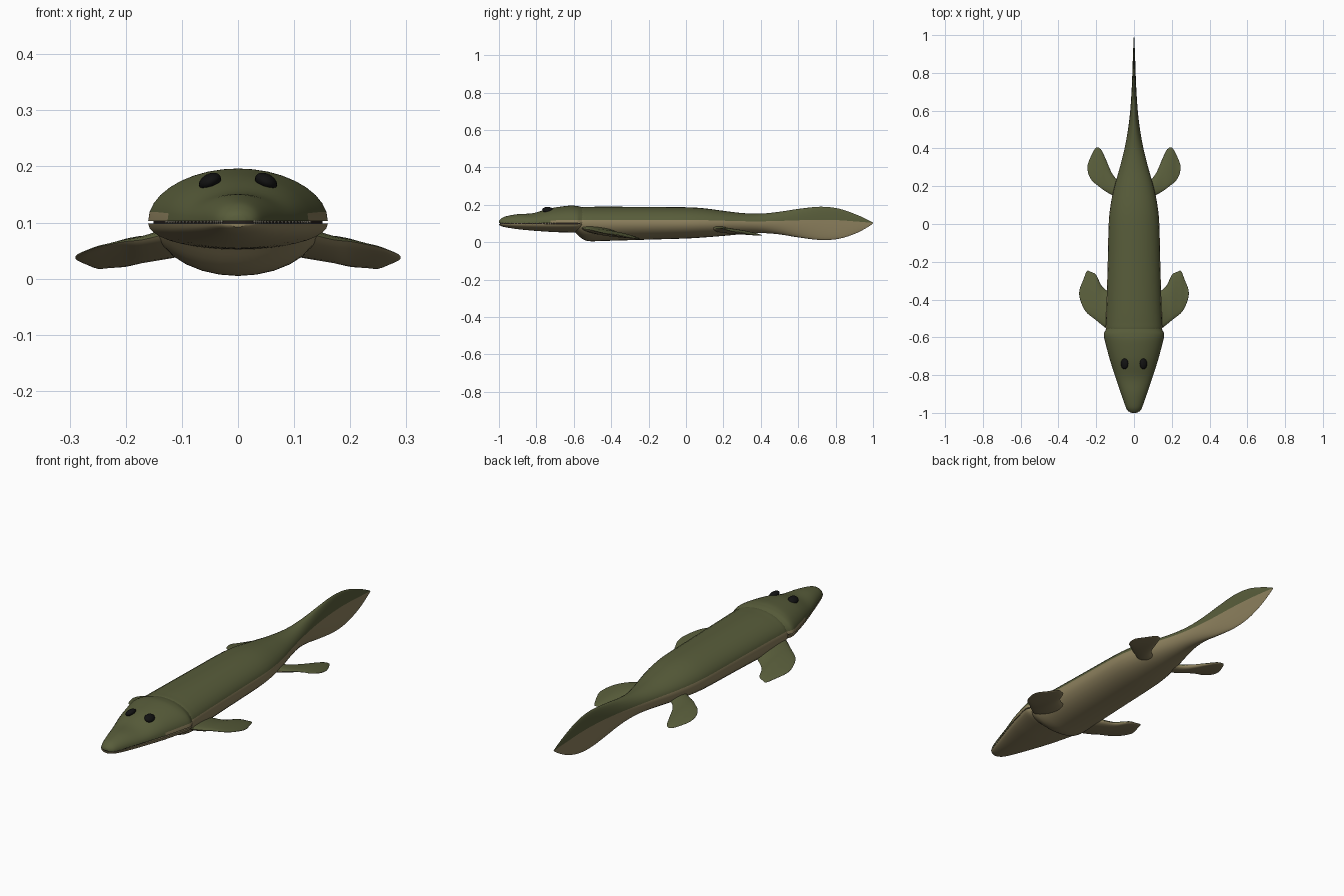
import bpy
import bmesh
from math import sin, cos, pi, radians
from mathutils import Matrix, Vector

cube = bpy.data.objects.get("Cube")
if cube:
    bpy.data.objects.remove(cube, do_unlink=True)


def material(name, rgb):
    mat = bpy.data.materials.new(name)
    mat.use_nodes = True
    mat.diffuse_color = (*rgb, 1)
    mat.node_tree.nodes["Principled BSDF"].inputs["Base Color"].default_value = (*rgb, 1)
    return mat


GREEN = material("olive_green", (0.098, 0.109, 0.043))
TAN = material("belly_tan", (0.26, 0.212, 0.108))
BLACK = material("eye_black", (0.006, 0.006, 0.006))
DARK = material("mouth_dark", (0.02, 0.015, 0.012))
IVORY = material("tooth_ivory", (0.5, 0.46, 0.36))


def smooth_stations(stations, steps=4):
    """Catmull-Rom interpolation of tuples."""
    rows = [Vector(s) for s in stations]
    out = []
    for i in range(len(rows) - 1):
        a, b = rows[max(i - 1, 0)], rows[i]
        c, d = rows[i + 1], rows[min(i + 2, len(rows) - 1)]
        for s in range(steps):
            t = s / steps
            out.append(0.5 * (2 * b + (c - a) * t + (2 * a - 5 * b + 4 * c - d) * t * t
                              + (3 * b - a - 3 * c + d) * t ** 3))
    return out + [rows[-1]]


def finish(name, bm, mats, rule=None, angle=40):
    bmesh.ops.recalc_face_normals(bm, faces=bm.faces)
    bm.normal_update()
    for i, face in enumerate(bm.faces):
        face.smooth = True
        if rule:
            face.material_index = rule(i, face)
    mesh = bpy.data.meshes.new(name)
    bm.to_mesh(mesh)
    bm.free()
    for mat in mats:
        mesh.materials.append(mat)
    mesh.set_sharp_from_angle(angle=radians(angle))
    obj = bpy.data.objects.new(name, mesh)
    bpy.context.collection.objects.link(obj)
    return obj


def loft(name, rings, mats, rule=None, angle=40):
    """Skin closed rings of equal length and cap both ends."""
    bm = bmesh.new()
    loops = [[bm.verts.new(p) for p in ring] for ring in rings]
    n = len(loops[0])
    for a, b in zip(loops, loops[1:]):
        for k in range(n):
            bm.faces.new((a[k], a[(k + 1) % n], b[(k + 1) % n], b[k]))
    bm.faces.new(loops[0])
    bm.faces.new(loops[-1])
    return finish(name, bm, mats, rule, angle)


def arc(y, half, mid, height, start, end, count):
    """Elliptical arc across the body at one y."""
    angles = [start + (end - start) * k / count for k in range(count + 1)]
    return [(half * cos(a), y, mid + height * sin(a)) for a in angles]


# Body and tail: y, half width, top, bottom
body = smooth_stations([
    (-.6, .13, .17, .06), (-.56, .148, .187, .022), (-.52, .149, .189, .006),
    (-.44, .146, .19, .007), (-.2, .139, .189, .014), (0, .134, .187, .02),
    (.1, .124, .181, .026), (.2, .103, .168, .034), (.3, .075, .156, .043),
    (.4, .05, .153, .049), (.5, .032, .163, .042), (.6, .02, .178, .026),
    (.72, .012, .19, .012), (.82, .008, .179, .019), (.91, .005, .148, .048),
    (.97, .002, .121, .08), (1, .001, .105, .1)])
SIDES = 28
rings = []
for y, half, top, bottom in body:
    mid = .1 if y < .9 else .1 + (y - .9) * .025
    upper = arc(y, half, mid, top - mid, 0, pi, SIDES // 2)
    lower = arc(y, half, mid, mid - bottom, pi, 2 * pi, SIDES // 2)
    rings.append(upper[:-1] + lower[:-1])
loft("body_and_tail", rings, [GREEN, TAN],
     lambda i, f: 0 if 1 <= i % SIDES <= SIDES // 2 - 2 else 1, 60)

# Head: y, half width, top, bottom
head = smooth_stations([
    (-1, .012, .114, .092), (-.99, .03, .125, .087), (-.965, .045, .138, .08),
    (-.9, .068, .15, .07), (-.82, .095, .155, .062), (-.75, .118, .175, .057),
    (-.7, .133, .186, .054), (-.62, .154, .196, .052), (-.585, .16, .194, .052),
    (-.565, .152, .19, .055), (-.54, .14, .183, .065)])
ARC = 18
LIP_UP, LIP_LOW = .103, .098


def skull_rule(i, face):
    k = i % (ARC + 1)
    back_lip = k in (0, ARC - 1) and face.calc_center_median().y > -.72
    return 1 if back_lip or k == ARC else 0


loft("skull", [arc(y, w, LIP_UP, t - LIP_UP, 0, pi, ARC) for y, w, t, b in head],
     [GREEN, TAN], skull_rule)
loft("lower_jaw", [arc(y, w, LIP_LOW, LIP_LOW - b, pi, 2 * pi, ARC) for y, w, t, b in head],
     [TAN])

# Dark mouth lining between the lips
loft("mouth_lining", [[(s * w * .94, y + .005, z) for s, z in
                       ((-1, .096), (1, .096), (1, .105), (-1, .105))]
                      for y, w, t, b in head], [DARK])

# Teeth along the upper lip
bm = bmesh.new()
for y, w, t, b in head[4:25]:
    for side in (-1, 1):
        place = Matrix.Translation((side * w * .965, y, .1005)) @ Matrix.Rotation(pi, 4, "X")
        bmesh.ops.create_cone(bm, segments=6, radius1=.003, radius2=.0005,
                              depth=.006, matrix=place)
finish("teeth", bm, [IVORY])

# Eyes
for label, side in (("left", 1), ("right", -1)):
    bm = bmesh.new()
    place = (Matrix.Translation((side * .05, -.74, .173))
             @ Matrix.Rotation(side * radians(28), 4, "Y")
             @ Matrix.Diagonal((.021, .029, .014, 1)))
    bmesh.ops.create_uvsphere(bm, u_segments=20, v_segments=12, radius=1, matrix=place)
    finish(label + "_eye", bm, [BLACK])


# Paddle fins: x, leading y, trailing y, centre z, half thickness
def fin(name, side, stations):
    rings = []
    for x, front, back, z, thick in smooth_stations(stations, 3):
        centre, chord = (front + back) / 2, back - front
        turns = [2 * pi * k / 20 for k in range(20)]
        rings.append([(side * x, centre + chord / 2 * cos(a),
                       z - .085 * chord * cos(a) + thick * sin(a)) for a in turns])
    loft(name, rings, [GREEN, TAN], lambda i, f: 0 if f.normal.z > .3 else 1, 60)


front_fin = [(.08, -.57, -.4, .072, .024), (.12, -.57, -.37, .064, .022),
             (.17, -.535, -.33, .052, .017), (.2, -.51, -.27, .046, .014),
             (.23, -.487, -.253, .041, .01), (.25, -.47, -.25, .038, .008),
             (.27, -.44, -.3, .038, .005), (.285, -.4, -.335, .038, .003),
             (.29, -.375, -.36, .038, .001)]
rear_fin = [(.05, .12, .21, .075, .018), (.09, .135, .235, .069, .017),
            (.12, .155, .275, .064, .015), (.15, .172, .345, .059, .012),
            (.175, .19, .395, .056, .01), (.2, .21, .405, .053, .008),
            (.22, .226, .375, .051, .005), (.24, .26, .33, .05, .003),
            (.246, .29, .31, .05, .001)]
for label, side in (("left", 1), ("right", -1)):
    fin(label + "_front_fin", side, front_fin)
    fin(label + "_rear_fin", side, rear_fin)
